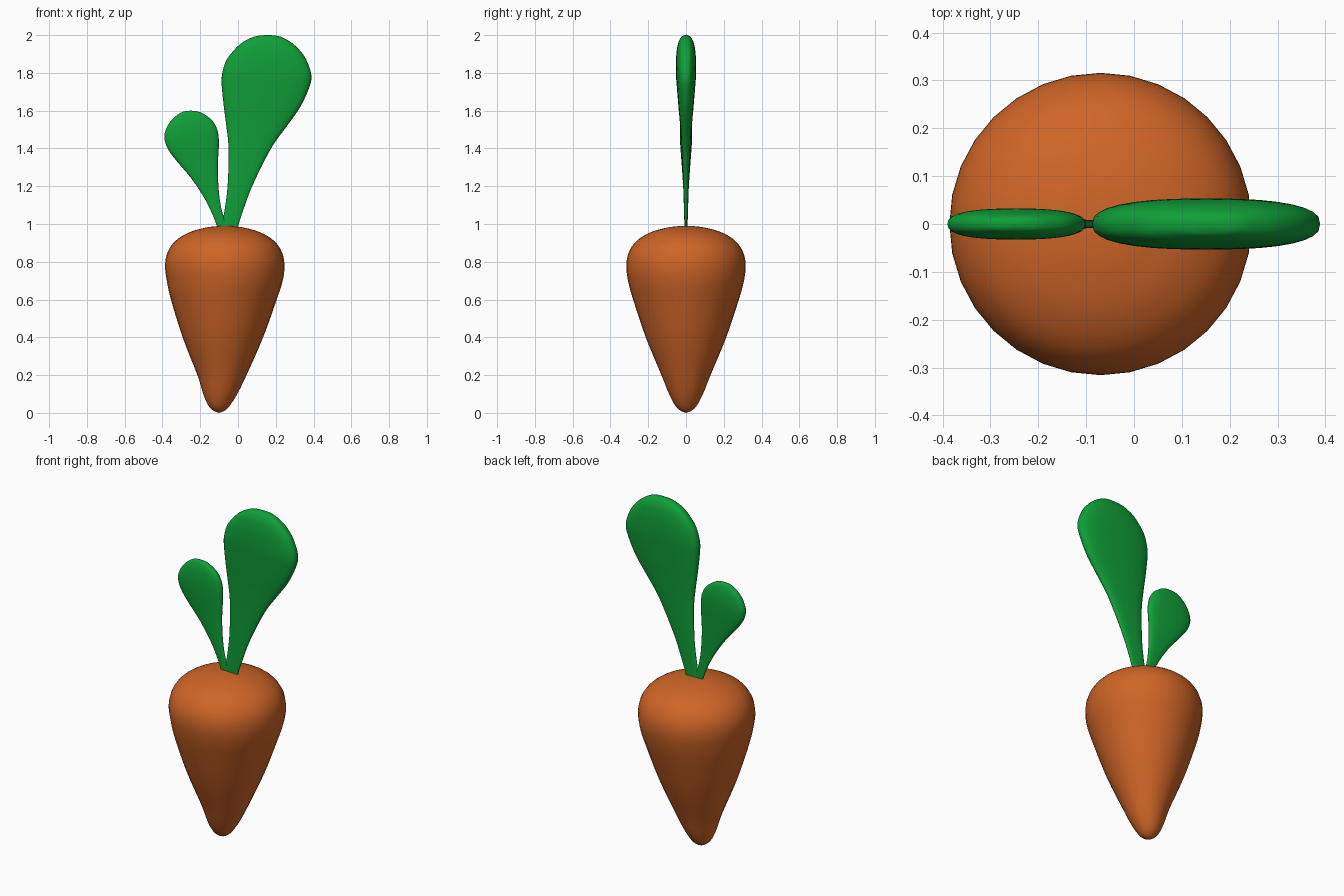
import bpy, bmesh, math

if "Cube" in bpy.data.objects:
    bpy.data.objects.remove(bpy.data.objects["Cube"])


def material(name, color):
    m = bpy.data.materials.new(name)
    m.diffuse_color = (*color, 1)
    m.use_nodes = True
    m.node_tree.nodes["Principled BSDF"].inputs["Base Color"].default_value = m.diffuse_color
    return m


def smooth_path(rows, steps):
    """Catmull-Rom interpolation of whole station tuples."""
    out = []
    for i in range(len(rows) - 1):
        p0, p1 = rows[max(i - 1, 0)], rows[i]
        p2, p3 = rows[i + 1], rows[min(i + 2, len(rows) - 1)]
        for s in range(steps):
            t = s / steps
            out.append([0.5 * (2 * b + (c - a) * t + (2 * a - 5 * b + 4 * c - d) * t * t
                               + (3 * b - a - 3 * c + d) * t ** 3)
                        for a, b, c, d in zip(p0, p1, p2, p3)])
    out.append(list(rows[-1]))
    return out


def loft(name, rows, mat, power=2.0, sides=32, steps=4):
    """Skin super-elliptic sections; station = (left x, right x, z, half depth)."""
    bm = bmesh.new()
    rings = []
    for left, right, z, depth in smooth_path(rows, steps):
        cx, hw = (left + right) / 2, (right - left) / 2
        if hw < 1e-5:
            rings.append([bm.verts.new((cx, 0, z))])
            continue
        ring = []
        for k in range(sides):
            a = 2 * math.pi * k / sides
            c, s = math.cos(a), math.sin(a)
            x = math.copysign(abs(c) ** (2 / power), c)
            y = math.copysign(abs(s) ** (2 / power), s)
            ring.append(bm.verts.new((cx + hw * x, depth * y, z)))
        rings.append(ring)
    for a, b in zip(rings, rings[1:]):
        for k in range(sides):
            n = (k + 1) % sides
            if len(a) == 1:
                bm.faces.new((a[0], b[n], b[k]))
            elif len(b) == 1:
                bm.faces.new((a[k], a[n], b[0]))
            else:
                bm.faces.new((a[k], a[n], b[n], b[k]))
    if len(rings[0]) > 1:
        bm.faces.new(rings[0][::-1])
    bmesh.ops.recalc_face_normals(bm, faces=bm.faces)
    for f in bm.faces:
        f.smooth = True
    me = bpy.data.meshes.new(name)
    bm.to_mesh(me)
    bm.free()
    me.materials.append(mat)
    ob = bpy.data.objects.new(name, me)
    bpy.context.collection.objects.link(ob)
    return ob


orange = material("orange", (0.62, 0.13, 0.02))
green = material("green", (0.005, 0.35, 0.04))

# Root: round sections (centre x, z, radius), tip slightly off centre
root = [(-0.10, 0.0, 0), (-0.10, 0.012, 0.03), (-0.10, 0.04, 0.058), (-0.094, 0.1, 0.09),
        (-0.085, 0.2, 0.13), (-0.08, 0.4, 0.213), (-0.075, 0.6, 0.28), (-0.07, 0.7, 0.307),
        (-0.07, 0.78, 0.316), (-0.07, 0.85, 0.303), (-0.07, 0.91, 0.262), (-0.07, 0.955, 0.19),
        (-0.07, 0.98, 0.105), (-0.07, 0.988, 0.045), (-0.07, 0.99, 0)]
loft("carrot_root", [(c - r, c + r, z, r) for c, z, r in root], orange)

# Leaves: flat paddles with thin stems sunk into the root
large = [(-0.09, -0.005, 0.97, 0.008), (-0.075, 0.02, 1.05, 0.010), (-0.055, 0.075, 1.2, 0.015),
         (-0.05, 0.175, 1.4, 0.023), (-0.062, 0.26, 1.52, 0.031), (-0.075, 0.33, 1.62, 0.040),
         (-0.086, 0.38, 1.73, 0.049), (-0.085, 0.388, 1.79, 0.053), (-0.065, 0.366, 1.86, 0.053),
         (-0.03, 0.335, 1.91, 0.050), (0.015, 0.29, 1.955, 0.042), (0.075, 0.235, 1.988, 0.026),
         (0.12, 0.195, 1.998, 0.012), (0.157, 0.157, 2.0, 0)]
loft("large_leaf", large, green, power=2.6)

small = [(-0.105, -0.05, 0.97, 0.008), (-0.135, -0.08, 1.05, 0.009), (-0.18, -0.098, 1.14, 0.012),
         (-0.25, -0.106, 1.245, 0.018), (-0.322, -0.106, 1.33, 0.024), (-0.37, -0.102, 1.395, 0.029),
         (-0.39, -0.102, 1.455, 0.032), (-0.38, -0.112, 1.505, 0.032), (-0.352, -0.138, 1.55, 0.028),
         (-0.31, -0.185, 1.585, 0.019), (-0.28, -0.22, 1.597, 0.010), (-0.25, -0.25, 1.6, 0)]
loft("small_leaf", small, green, power=2.6)
